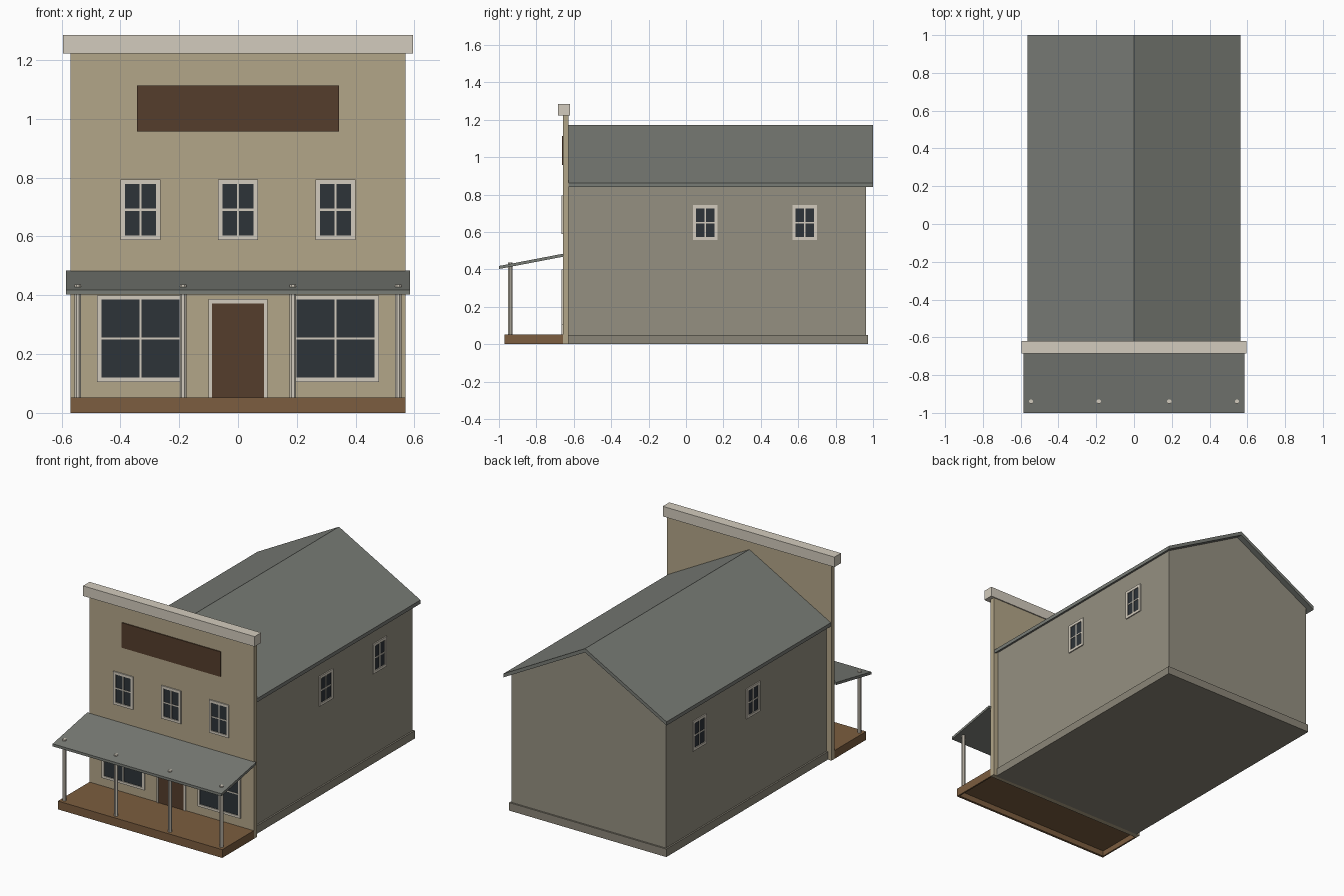
import bpy, bmesh
from mathutils import Matrix, Vector

if "Cube" in bpy.data.objects:
    bpy.data.objects.remove(bpy.data.objects["Cube"])


def mat(name, r, g, b):
    m = bpy.data.materials.new(name)
    m.diffuse_color = (r, g, b, 1)
    m.use_nodes = True
    m.node_tree.nodes["Principled BSDF"].inputs["Base Color"].default_value = m.diffuse_color
    return m


TAN = mat("tan_boards", .45, .38, .25)
TRIM = mat("trim", .65, .60, .51)
SIDING = mat("siding", .30, .28, .22)
STONE = mat("foundation", .26, .24, .19)
ROOF = mat("roofing", .19, .20, .18)
WOOD = mat("deck_wood", .20, .11, .05)
DARK = mat("dark_wood", .09, .047, .025)
GLASS = mat("glass", .026, .033, .04)


def finish(name, bm, material):
    bmesh.ops.recalc_face_normals(bm, faces=bm.faces)
    me = bpy.data.meshes.new(name)
    bm.to_mesh(me)
    bm.free()
    me.materials.append(material)
    ob = bpy.data.objects.new(name, me)
    bpy.context.collection.objects.link(ob)
    return ob


def add_box(bm, x, y, z):
    """Add a box given (min, max) on each axis."""
    lo, hi = Vector((x[0], y[0], z[0])), Vector((x[1], y[1], z[1]))
    m = Matrix.Translation((lo + hi) / 2) @ Matrix.Diagonal((*(hi - lo), 1))
    bmesh.ops.create_cube(bm, size=1, matrix=m)


def boxes(name, material, *parts):
    bm = bmesh.new()
    for p in parts:
        add_box(bm, *p)
    return finish(name, bm, material)


def prism(name, material, profile, a, b, axis):
    """Extrude a closed profile from a to b along the x or y axis."""
    bm = bmesh.new()
    put = (lambda u, z: (a, u, z)) if axis == "x" else (lambda u, z: (u, a, z))
    face = bm.faces.new([bm.verts.new(put(*p)) for p in profile])
    ext = bmesh.ops.extrude_face_region(bm, geom=[face])
    move = Vector((b - a, 0, 0) if axis == "x" else (0, b - a, 0))
    bmesh.ops.translate(bm, vec=move, verts=[v for v in ext["geom"] if isinstance(v, bmesh.types.BMVert)])
    return finish(name, bm, material)


def window(name, loc, w, h, border, angle=0):
    """Frame, muntins and pane; faces -y before turning about z."""
    W, H, gw, gh = w / 2, h / 2, w / 2 - border, h / 2 - border
    d, m = (-.007, .01), .0035
    frame = boxes(name + "_frame", TRIM,
                  ((-W, -gw), d, (-H, H)), ((gw, W), d, (-H, H)),
                  ((-gw, gw), d, (gh, H)), ((-gw, gw), d, (-H, -gh)),
                  ((-m, m), (-.005, .005), (-gh, gh)),
                  ((-gw, gw), (-.0045, .005), (-m, m)))
    pane = boxes(name + "_pane", GLASS, ((-gw, gw), (-.002, .008), (-gh, gh)))
    for ob in (frame, pane):
        ob.matrix_world = Matrix.Translation(loc) @ Matrix.Rotation(angle, 4, "Z")


# Main building: foundation, gabled body, roof
boxes("foundation", STONE, ((-.545, .545), (-.635, .973), (0, .05)))
prism("body", SIDING, [(-.535, .01), (.535, .01), (.535, .857), (0, 1.148), (-.535, .857)],
      -.64, .963, "y")
prism("roof", ROOF, [(-.565, .84), (-.565, .863), (0, 1.171), (.565, .863), (.565, .84), (0, 1.147)],
      -.65, 1.0, "y")

# False front with cornice and blank sign board
FRONT = -.658
boxes("false_front", TAN, ((-.57, .57), (FRONT, -.627), (0, 1.225)))
boxes("cornice", TRIM, ((-.595, .595), (-.685, -.62), (1.222, 1.285)))
boxes("sign_board", DARK, ((-.343, .343), (FRONT - .006, FRONT + .01), (.957, 1.114)))

# Front windows
for i, x in enumerate((-.332, 0, .332)):
    window(f"upper_window_{i}", (x, FRONT, .691), .136, .206, .0155)
for side in (-1, 1):
    window(f"shop_window_{side}", (side * .332, FRONT, .2525), .296, .295, .015)

# Side windows on both long walls
for side in (-1, 1):
    for i, y in enumerate((.103, .635)):
        window(f"side_window_{side}_{i}", (side * .535, y, .65), .133, .187, .017,
               side * 1.5707963)

# Door with casing
boxes("door_frame", TRIM,
      ((-.10, -.088), (FRONT - .007, FRONT + .01), (.05, .387)),
      ((.088, .10), (FRONT - .007, FRONT + .01), (.05, .387)),
      ((-.088, .088), (FRONT - .007, FRONT + .01), (.372, .387)))
boxes("door", DARK, ((-.088, .088), (FRONT - .003, FRONT + .01), (.05, .372)))

# Porch deck, open underneath with a skirt on three sides
boxes("porch_deck", WOOD,
      ((-.57, .57), (-.97, FRONT), (.035, .052)),
      ((-.57, .57), (-.97, -.955), (0, .035)),
      ((-.57, -.56), (-.955, FRONT), (0, .035)),
      ((.56, .57), (-.955, FRONT), (0, .035)))

# Sloped awning
prism("awning", ROOF, [(-1, .402), (-1, .418), (-.655, .484), (-.655, .468)], -.585, .585, "x")

# Porch posts, tips showing through the awning
for i, x in enumerate((-.545, -.187, .187, .545)):
    bm = bmesh.new()
    bmesh.ops.create_cone(bm, cap_ends=True, segments=8, radius1=.012, radius2=.012, depth=.395,
                          matrix=Matrix.Translation((x, -.94, .2385)) @ Matrix.Rotation(.3926991, 4, "Z"))
    finish(f"porch_post_{i}", bm, TRIM)
